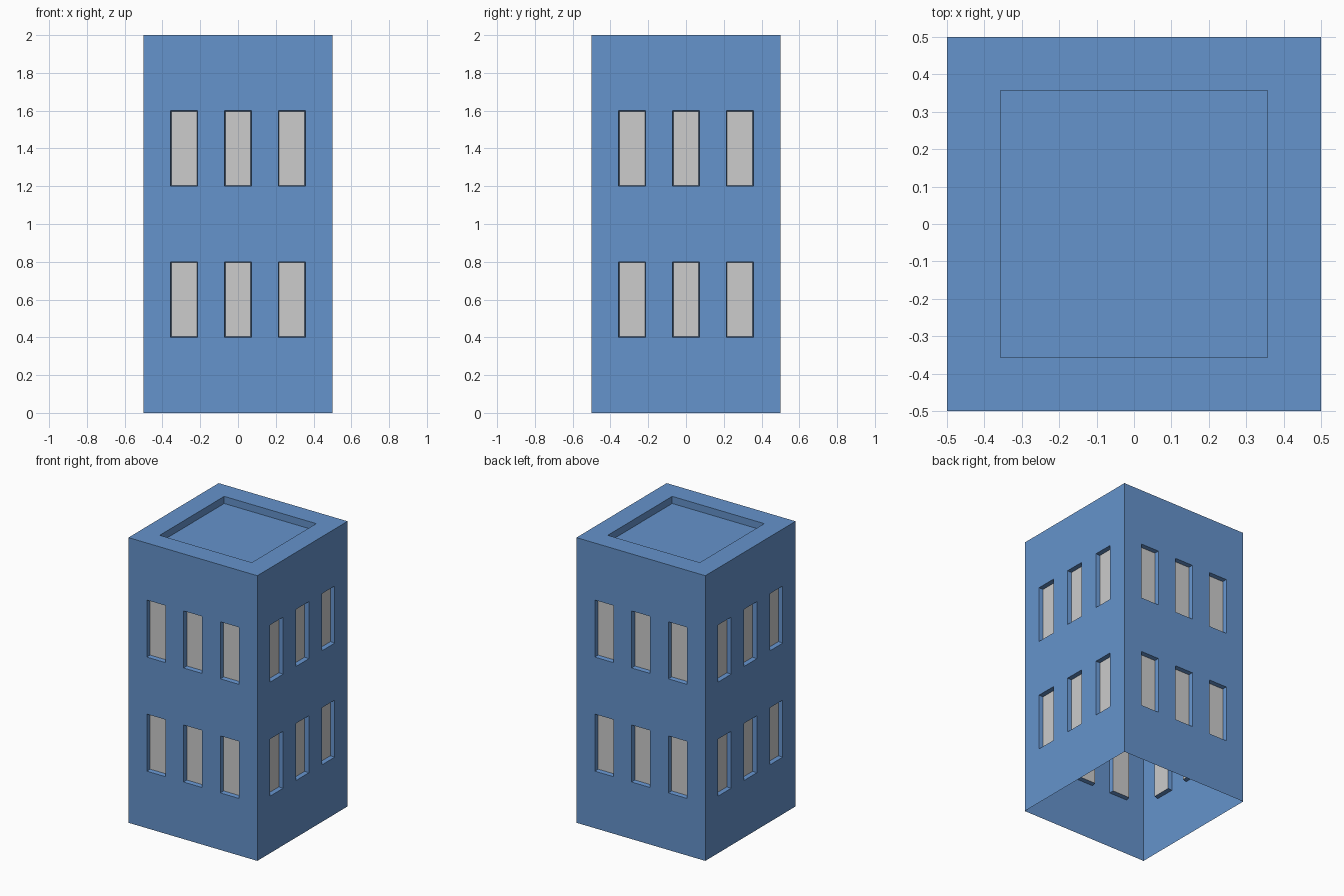
import bpy, bmesh, math
from mathutils import Matrix, Vector

if "Cube" in bpy.data.objects:
    bpy.data.objects.remove(bpy.data.objects["Cube"])

U, V = 1 / 7, 0.4        # wall grid: 7 columns, 5 rows
DEPTH, TAPER = 0.03, 0.004
ROOF_DROP = 0.05


def material(name, colour):
    m = bpy.data.materials.new(name)
    m.diffuse_color = (*colour, 1)
    m.use_nodes = True
    m.node_tree.nodes["Principled BSDF"].inputs["Base Color"].default_value = m.diffuse_color
    return m


blue = material("blue wall", (0.130, 0.292, 0.604))
grey = material("grey glass", (0.604, 0.604, 0.604))


def make_object(name, bm, mat):
    bmesh.ops.remove_doubles(bm, verts=bm.verts, dist=1e-5)
    mesh = bpy.data.meshes.new(name)
    bm.to_mesh(mesh)
    bm.free()
    mesh.materials.append(mat)
    ob = bpy.data.objects.new(name, mesh)
    bpy.context.collection.objects.link(ob)
    return ob


def face(bm, points, mat=Matrix()):
    return bm.faces.new([bm.verts.new(mat @ Vector(p)) for p in points])


def rect(x0, x1, z0, z1, y):
    return [(x0, y, z0), (x1, y, z0), (x1, y, z1), (x0, y, z1)]


walls, panes = bmesh.new(), bmesh.new()
for side in range(4):
    turn = Matrix.Rotation(side * math.pi / 2, 4, 'Z')
    for c in range(7):
        for r in range(5):
            x0, z0 = -0.5 + c * U, r * V
            outer = rect(x0, x0 + U, z0, z0 + V, -0.5)
            if c % 2 == 0 or r % 2 == 0:
                face(walls, outer, turn)
                continue
            # recessed window: four reveals and a pane
            inner = rect(x0 + TAPER, x0 + U - TAPER, z0 + TAPER,
                         z0 + V - TAPER, -0.5 + DEPTH)
            for i in range(4):
                j = (i + 1) % 4
                face(walls, [outer[i], outer[j], inner[j], inner[i]], turn)
            face(panes, inner, turn)
make_object("walls", walls, blue)
make_object("window_panes", panes, grey)

# roof: flat parapet rim, inner drop and sunken deck (tower base stays open)
roof = bmesh.new()


def square(h, z):
    return [(-h, -h, z), (h, -h, z), (h, h, z), (-h, h, z)]


rings = [square(0.5, 2), square(2.5 * U, 2), square(2.5 * U, 2 - ROOF_DROP)]
for a, b in zip(rings, rings[1:]):
    for i in range(4):
        j = (i + 1) % 4
        face(roof, [a[i], a[j], b[j], b[i]])
face(roof, rings[-1])
make_object("roof", roof, blue)
